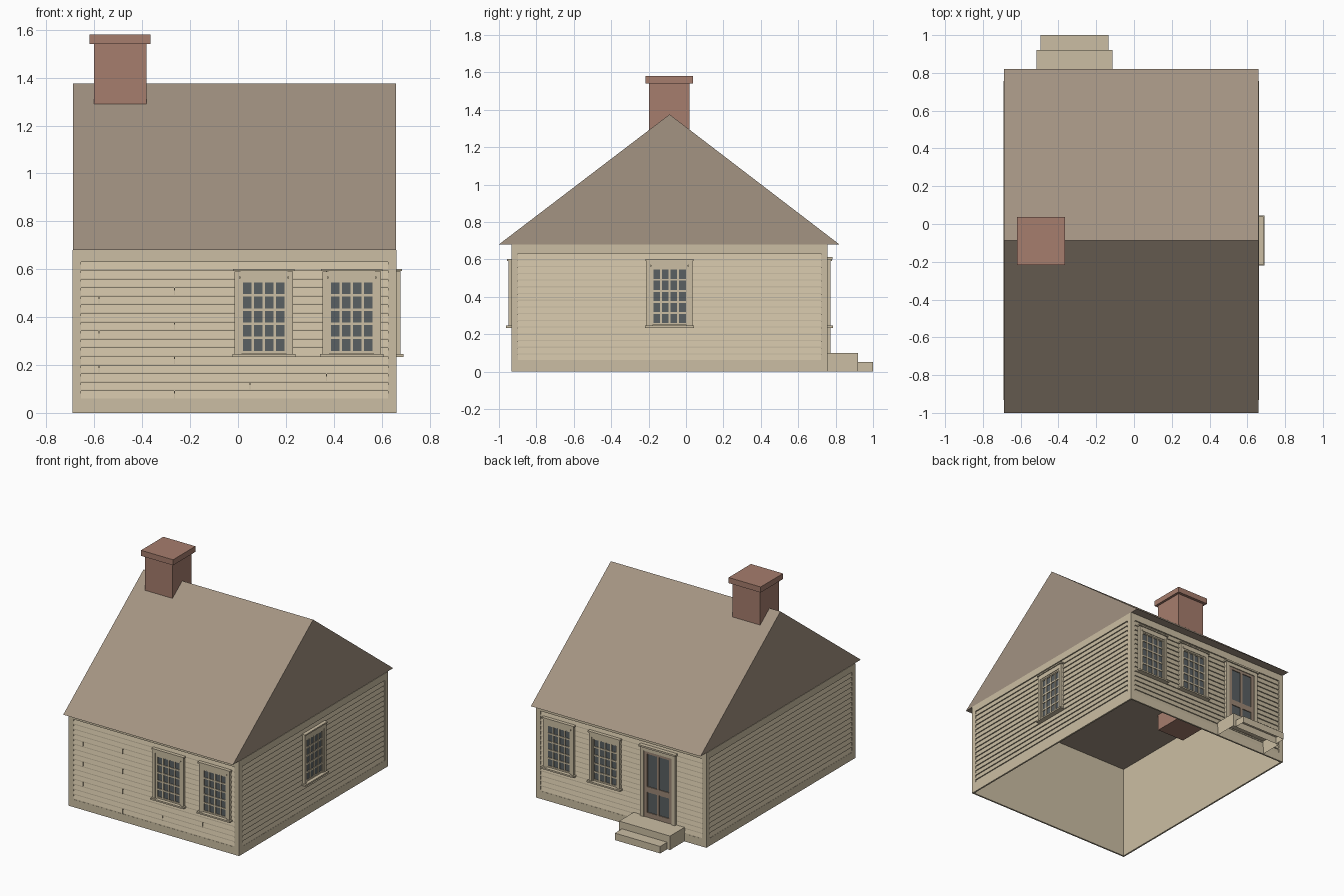
import bpy, bmesh
from mathutils import Matrix, Vector

cube = bpy.data.objects.get("Cube")
if cube:
    bpy.data.objects.remove(cube, do_unlink=True)


def material(name, code):
    rgb = [((int(code[i:i + 2], 16) / 255 + 0.055) / 1.055) ** 2.4 for i in range(0, 6, 2)]
    m = bpy.data.materials.new(name)
    m.use_nodes = True
    m.diffuse_color = (*rgb, 1)
    bsdf = next(n for n in m.node_tree.nodes if n.type == 'BSDF_PRINCIPLED')
    bsdf.inputs["Base Color"].default_value = (*rgb, 1)
    return m


CREAM = material("cream paint", "cbbea3")
SHINGLE = material("brown shingle", "a39382")
BRICK = material("red brick", "a67d6d")
GLASS = material("dark glass", "5a6062")
DOOR = material("brown door paint", "9c8876")

# Overall sizes
X0, X1, Y0, Y1, EAVE = -0.692, 0.662, -0.933, 0.757, 0.68
RECESS = 0.012


def prism(bm, section, a0, a1, frame=None):
    """Closed prism: section of (out, height) points swept from a0 to a1."""
    ends = [[bm.verts.new((a, o, v)) for o, v in section] for a in (a0, a1)]
    faces = [bm.faces.new(ends[0]), bm.faces.new(ends[1])]
    n = len(section)
    for i in range(n):
        j = (i + 1) % n
        faces.append(bm.faces.new((ends[0][i], ends[0][j], ends[1][j], ends[1][i])))
    if frame:
        bmesh.ops.transform(bm, matrix=frame, verts=ends[0] + ends[1])
    return faces


def block(bm, a0, a1, o0, o1, v0, v1, frame=None):
    return prism(bm, [(o0, v0), (o1, v0), (o1, v1), (o0, v1)], a0, a1, frame)


def finish(bm, name, mat, open_ends=()):
    bmesh.ops.recalc_face_normals(bm, faces=bm.faces)
    gone = [f for f in bm.faces if any(f.normal.dot(Vector(d)) > 0.9 for d in open_ends)]
    bmesh.ops.delete(bm, geom=gone, context='FACES')
    mesh = bpy.data.meshes.new(name)
    bm.to_mesh(mesh)
    bm.free()
    mesh.materials.append(mat)
    obj = bpy.data.objects.new(name, mesh)
    bpy.context.collection.objects.link(obj)
    return obj


def frame_of(along, out, origin):
    """Wall frame: x runs along the wall, y points outward, z is up."""
    m = Matrix((along, out, (0, 0, 1))).transposed().to_4x4()
    m.translation = origin
    return m


FRONT = frame_of((1, 0, 0), (0, -1, 0), (0, Y0, 0))
BACK = frame_of((1, 0, 0), (0, 1, 0), (0, Y1, 0))
LEFT = frame_of((0, 1, 0), (1, 0, 0), (X1, 0, 0))
RIGHT = frame_of((0, 1, 0), (-1, 0, 0), (X0, 0, 0))

# Hollow wall shell, open below and above
bm = bmesh.new()
block(bm, X0 + RECESS, X1 - RECESS, Y0 + RECESS, Y1 - RECESS, 0, EAVE)
finish(bm, "wall_shell", CREAM, [(0, 0, 1), (0, 0, -1)])

# Clapboards and surrounding trim boards on each wall
LOW, HIGH, SIDE, ROWS = 0.055, 0.63, 0.036, 16
STEP = (HIGH - LOW) / ROWS
JOINTS = (-0.265, 0.05, 0.37, -0.58)
for name, frame, a0, a1 in (("front", FRONT, X0, X1), ("back", BACK, X0, X1),
                            ("left", LEFT, Y0, Y1), ("right", RIGHT, Y0, Y1)):
    bm = bmesh.new()
    for r in range(ROWS):
        z = LOW + r * STEP
        prism(bm, [(-RECESS, z), (-0.001, z), (-0.001, z + 0.006), (-0.009, z + STEP),
                   (-RECESS, z + STEP)], a0 + SIDE, a1 - SIDE, frame)
        if name == "front" and r < ROWS - 1:
            u = JOINTS[r % 4]
            block(bm, u - 0.002, u + 0.002, -RECESS, 0, z, z + STEP, frame)
    finish(bm, name + "_clapboards", CREAM)
    bm = bmesh.new()
    block(bm, a0, a0 + SIDE, -RECESS, 0, 0, EAVE, frame)
    block(bm, a1 - SIDE, a1, -RECESS, 0, 0, EAVE, frame)
    block(bm, a0 + SIDE, a1 - SIDE, -RECESS, 0, 0, LOW, frame)
    block(bm, a0 + SIDE, a1 - SIDE, -RECESS, 0, HIGH, EAVE, frame)
    finish(bm, name + "_trim_boards", CREAM)


def surround(bm, c, half, width, v0, v1, out, frame):
    """Two jambs and a head rail."""
    for s in (-1, 1):
        lo, hi = sorted((c + s * half, c + s * (half - width)))
        block(bm, lo, hi, -0.004, out, v0, v1, frame)
    block(bm, c - half + width, c + half - width, -0.004, out, v1 - width, v1, frame)


def grid_bars(bm, c, half, v0, v1, cols, rows, bar, out, frame):
    """Rails and stiles around and between the panes."""
    for i in range(cols + 1):
        u = c - half + 2 * half * i / cols
        block(bm, u - bar / 2, u + bar / 2, 0, out, v0, v1, frame)
    for i in range(rows + 1):
        v = v0 + (v1 - v0) * i / rows
        block(bm, c - half, c + half, 0, out, v - bar / 2, v + bar / 2, frame)


def window(name, frame, c):
    bm = bmesh.new()
    block(bm, c - 0.1, c + 0.1, -0.004, 0.004, 0.25, 0.56, frame)
    finish(bm, name + "_glass", GLASS)
    bm = bmesh.new()
    grid_bars(bm, c, 0.092, 0.254, 0.55, 4, 5, 0.01, 0.009, frame)
    surround(bm, c, 0.104, 0.012, 0.246, 0.562, 0.012, frame)
    finish(bm, name + "_sash", CREAM)
    bm = bmesh.new()
    surround(bm, c, 0.122, 0.02, 0.24, 0.59, 0.016, frame)
    block(bm, c - 0.1, c + 0.1, -0.004, 0.016, 0.56, 0.592, frame)
    block(bm, c - 0.128, c + 0.128, -0.004, 0.023, 0.592, 0.602, frame)
    block(bm, c - 0.132, c + 0.132, -0.004, 0.029, 0.234, 0.245, frame)
    finish(bm, name + "_casing", CREAM)


for wall, frame in (("front", FRONT), ("back", BACK)):
    window(wall + "_window_inner", frame, 0.108)
    window(wall + "_window_outer", frame, 0.475)
window("left_window", LEFT, -0.088)

# Back door: glazed panels, brown stiles and rails, cream casing
DC = -0.315
bm = bmesh.new()
block(bm, DC - 0.11, DC + 0.11, -0.004, 0.004, 0.1, 0.57, BACK)
finish(bm, "door_glass", GLASS)
bm = bmesh.new()
for u in (-0.1, 0, 0.1):
    w = 0.014 if u else 0.009
    block(bm, DC + u - w, DC + u + w, 0, 0.01, 0.1, 0.575, BACK)
for v0, v1 in ((0.1, 0.135), (0.28, 0.32), (0.555, 0.575)):
    block(bm, DC - 0.1, DC + 0.1, 0, 0.01, v0, v1, BACK)
finish(bm, "door_frame", DOOR)
bm = bmesh.new()
surround(bm, DC, 0.138, 0.026, 0.1, 0.6, 0.016, BACK)
block(bm, DC - 0.146, DC + 0.146, -0.004, 0.025, 0.6, 0.612, BACK)
finish(bm, "door_casing", CREAM)

# Two steps, open underneath
for name, half, y0, y1, top in (("upper_step", 0.202, Y1 - 0.005, 0.92, 0.1),
                                ("lower_step", 0.18, 0.92, 1.0, 0.05)):
    bm = bmesh.new()
    block(bm, DC - half, DC + half, y0, y1, 0, top)
    finish(bm, name, CREAM, [(0, 0, -1)])

# Gable roof with closed ends and soffit
bm = bmesh.new()
prism(bm, [(-1.0, EAVE), (0.82, EAVE), (-0.088, 1.375)], X0 + 0.003, X1 - 0.003)
finish(bm, "gable_roof", SHINGLE)

# Chimney stack and cap
bm = bmesh.new()
block(bm, -0.602, -0.382, -0.198, 0.018, 0.56, 1.545)
finish(bm, "chimney_stack", BRICK)
bm = bmesh.new()
block(bm, -0.62, -0.365, -0.216, 0.038, 1.54, 1.58)
finish(bm, "chimney_cap", BRICK)
